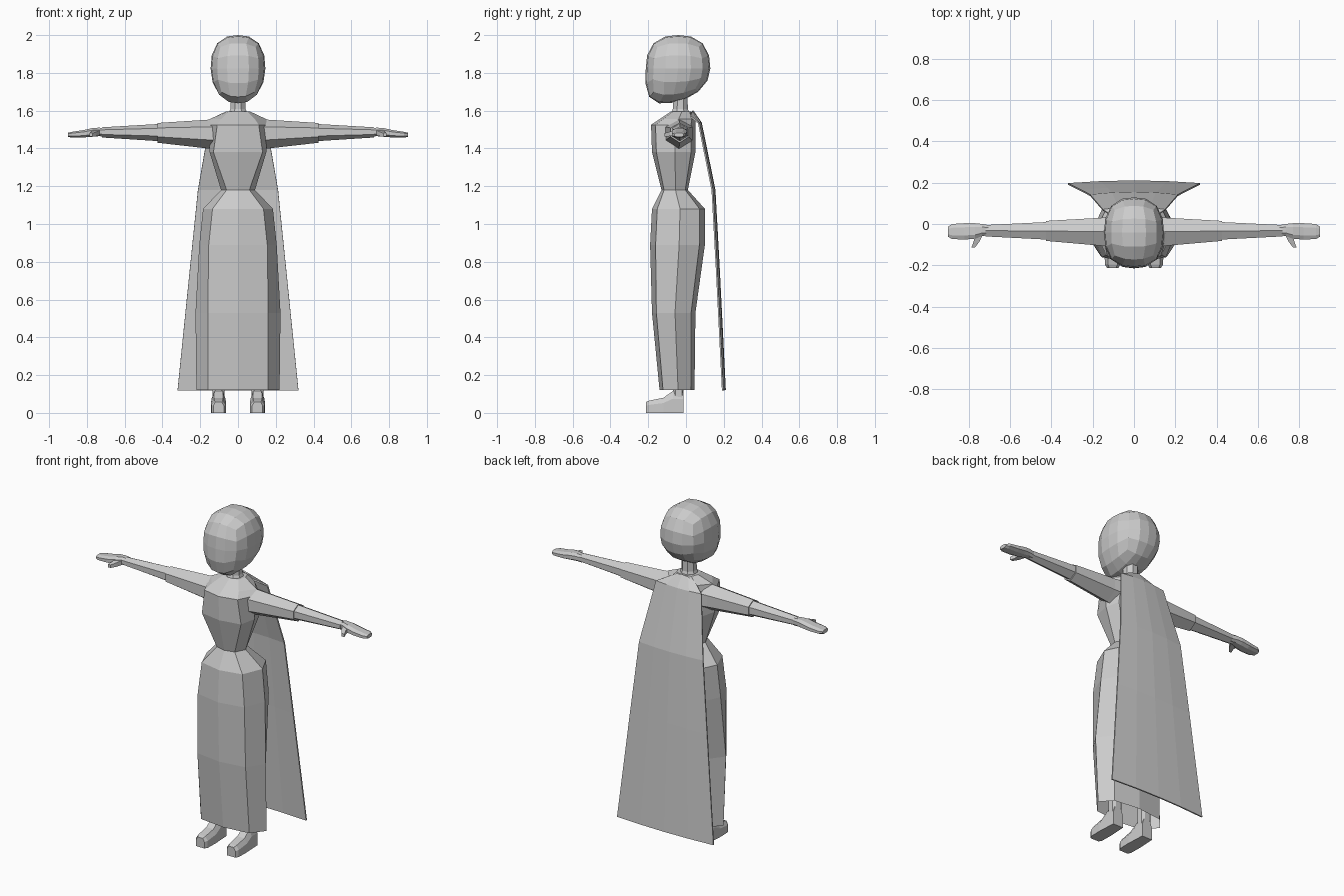
import bpy, bmesh, math
from mathutils import Vector

if "Cube" in bpy.data.objects:
    bpy.data.objects.remove(bpy.data.objects["Cube"])

grey = bpy.data.materials.new("light_grey")
grey.diffuse_color = (0.6, 0.6, 0.6, 1)
grey.use_nodes = True
grey.node_tree.nodes["Principled BSDF"].inputs["Base Color"].default_value = grey.diffuse_color


def finish(name, bm, normals=True):
    if normals:
        bmesh.ops.recalc_face_normals(bm, faces=bm.faces[:])
    me = bpy.data.meshes.new(name)
    bm.to_mesh(me)
    bm.free()
    me.materials.append(grey)
    ob = bpy.data.objects.new(name, me)
    bpy.context.collection.objects.link(ob)
    return ob


def loft(name, rings, caps=(True, True)):
    """Skin closed rings of points."""
    bm = bmesh.new()
    vs = [[bm.verts.new(p) for p in r] for r in rings]
    n = len(rings[0])
    for a, b in zip(vs, vs[1:]):
        for i in range(n):
            bm.faces.new((a[i], a[(i + 1) % n], b[(i + 1) % n], b[i]))
    if caps[0]:
        bm.faces.new(vs[0][::-1])
    if caps[1]:
        bm.faces.new(vs[-1])
    return finish(name, bm)


def mirror(ob):
    m = ob.modifiers.new("mirror", 'MIRROR')
    m.use_axis[0] = True
    m.use_mirror_merge = False


def body_ring(z, w, c, yf, yb):
    """Eight-sided body section: half width, corner x, front y, back y."""
    d = yb - yf
    f, b, m = yf + 0.1 * d, yb - 0.1 * d, yf + 0.53 * d
    return [(0, yf, z), (c, f, z), (w, m, z), (c, b, z),
            (0, yb, z), (-c, b, z), (-w, m, z), (-c, f, z)]


def arm_ring(x, y0, y1, z0, z1):
    """Six-sided section with ridges on top and bottom."""
    ym, h = (y0 + y1) / 2, z1 - z0
    return [(x, ym, z1), (x, y0, z1 - .25 * h), (x, y0, z0 + .3 * h),
            (x, ym, z0), (x, y1, z0 + .3 * h), (x, y1, z1 - .25 * h)]


def box_ring_x(x, y0, y1, z0, z1, k=0.25):
    """Chamfered box section across x."""
    dy, dz = (y1 - y0) * k, (z1 - z0) * k
    return [(x, y0 + dy, z1), (x, y0, z1 - dz), (x, y0, z0 + dz), (x, y0 + dy, z0),
            (x, y1 - dy, z0), (x, y1, z0 + dz), (x, y1, z1 - dz), (x, y1 - dy, z1)]


# skirt, open at the hem
loft("skirt", [body_ring(*r) for r in (
    (0.12, .22, .16, -.14, .045), (0.53, .225, .16, -.18, .05),
    (0.89, .205, .155, -.19, .10), (1.08, .185, .135, -.18, .10),
    (1.18, .09, .06, -.13, .01))], (False, False))

# bodice
loft("bodice", [body_ring(*r) for r in (
    (1.18, .09, .06, -.13, .01), (1.38, .15, .13, -.18, .05),
    (1.525, .16, .11, -.185, .05), (1.555, .15, .09, -.14, .05),
    (1.595, .065, .05, -.08, .03))])

# neck
loft("neck", [[(r * math.cos(math.radians(45 * i + 22.5)),
                -.03 + r * math.sin(math.radians(45 * i + 22.5)), z) for i in range(8)]
              for z, r in ((1.57, .06), (1.61, .043), (1.70, .041))])

# head: rounded cube with the chin pulled forward and down
bm = bmesh.new()
bmesh.ops.create_cube(bm, size=2)
bmesh.ops.subdivide_edges(bm, edges=bm.edges[:], cuts=3, use_grid_fill=True)
P = 2.5
for v in bm.verts:
    c = Vector([math.tan(a * math.pi / 4) for a in v.co])
    c /= sum(abs(a) ** P for a in c) ** (1 / P)
    t = max(0, -c.z) ** 1.5
    x = .145 * c.x * (1 - .12 * t)
    y = -.042 + .171 * c.y - .035 * t
    z = 1.822 + .178 * c.z + t * .16 * (y + .06)
    v.co = (x, y, z)
finish("head", bm)

# arms: sleeve then slimmer forearm
mirror(loft("upper_sleeve", [arm_ring(*r) for r in (
    (.12, -.11, .035, 1.395, 1.555), (.16, -.105, .03, 1.40, 1.552),
    (.425, -.082, .015, 1.43, 1.535))]))
mirror(loft("forearm", [arm_ring(*r) for r in (
    (.41, -.076, .01, 1.438, 1.53), (.72, -.06, -.005, 1.458, 1.512))]))

# hands and thumbs
mirror(loft("hand", [box_ring_x(*r) for r in (
    (.705, -.055, -.005, 1.463, 1.507), (.735, -.058, 0, 1.465, 1.51),
    (.77, -.072, .004, 1.462, 1.508), (.82, -.075, .004, 1.458, 1.497),
    (.88, -.073, 0, 1.458, 1.488), (.90, -.062, -.012, 1.461, 1.483))]))


def thumb_ring(x, y, z, w, h):
    return [(x - w, y, z - h), (x + w, y, z - h), (x + w, y, z + h), (x - w, y, z + h)]


mirror(loft("thumb", [thumb_ring(*r) for r in (
    (.75, -.045, 1.485, .022, .015), (.762, -.085, 1.477, .014, .012),
    (.778, -.113, 1.472, .009, .009))]))


# shoes and ankles
def shoe_ring(y, w, h):
    x = .103
    return [(x - w, y, 0), (x + w, y, 0), (x + w, y, .65 * h),
            (x + .6 * w, y, h), (x - .6 * w, y, h), (x - w, y, .65 * h)]


mirror(loft("shoe", [shoe_ring(*r) for r in (
    (-.212, .028, .058), (-.195, .038, .065), (-.12, .04, .08),
    (-.07, .037, .115), (-.012, .034, .115))]))
mirror(loft("ankle", [[(.103 + sx * .032, y, z) for sx, y in
                       ((-1, -.055), (-.5, -.07), (.5, -.07), (1, -.055),
                        (1, -.022), (.5, -.012), (-.5, -.012), (-1, -.022))]
                      for z in (.08, .35)]))

# cape: bowed sheet flaring to the hem
bm = bmesh.new()
rows = []
for z, w, y in ((1.60, .075, .035), (1.535, .15, .08), (1.18, .212, .152),
                (.76, .255, .175), (.12, .32, .207)):
    rows.append([bm.verts.new((w * u, y - .013 * u * u, z - (.03 * u * u if z > 1.55 else 0)))
                 for u in (-1, -.5, 0, .5, 1)])
for a, b in zip(rows, rows[1:]):
    for i in range(4):
        bm.faces.new((a[i], b[i], b[i + 1], a[i + 1]))
cape = finish("cape", bm)
s = cape.modifiers.new("thickness", 'SOLIDIFY')
s.thickness = 0.008
s.offset = 0
